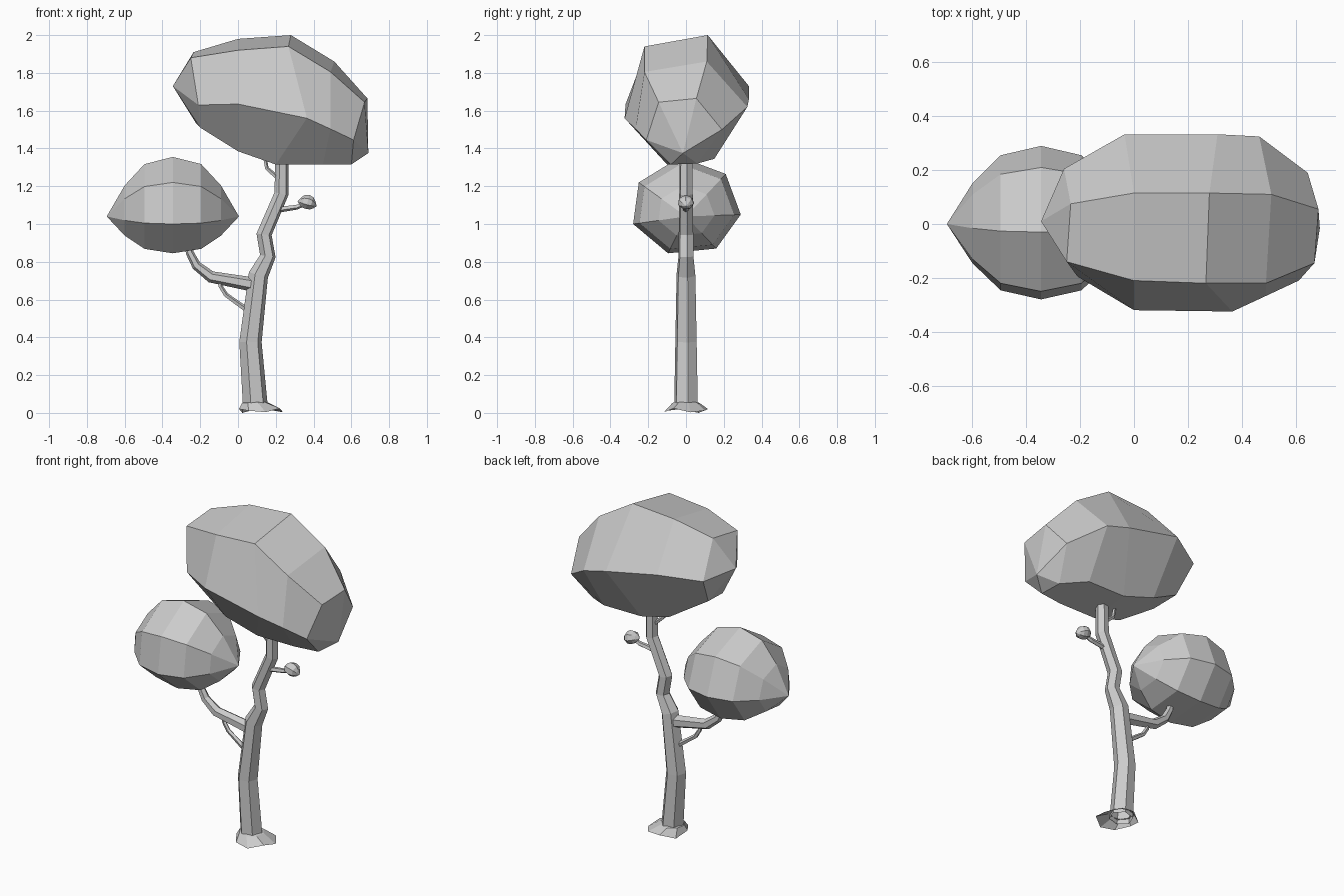
import bpy, math
from mathutils import Vector

if "Cube" in bpy.data.objects:
    bpy.data.objects.remove(bpy.data.objects["Cube"])


def make(name, verts, faces):
    me = bpy.data.meshes.new(name)
    me.from_pydata([tuple(v) for v in verts], [], faces)
    ob = bpy.data.objects.new(name, me)
    bpy.context.collection.objects.link(ob)
    return ob


def loft(name, rings, start=None, end=None):
    """Skin equal rings with quads; optional tip points close the ends."""
    n = len(rings[0])
    verts = [Vector(p) for r in rings for p in r]
    faces = []
    for i in range(len(rings) - 1):
        for j in range(n):
            k = (j + 1) % n
            faces.append((i*n + j, i*n + k, (i+1)*n + k, (i+1)*n + j))
    for tip, base, flip in ((start, 0, True), (end, (len(rings)-1)*n, False)):
        if tip is None:
            continue
        verts.append(Vector(tip))
        t = len(verts) - 1
        for j in range(n):
            a, b = base + j, base + (j + 1) % n
            faces.append((b, a, t) if flip else (a, b, t))
    return make(name, verts, faces)


def tube(name, path, sides, turn=0.0, cap=True):
    """Tapered limb along (x, z, radius) points in the y = 0 plane."""
    pts = [Vector((x, 0, z)) for x, z, r in path]
    rings = []
    for i, p in enumerate(pts):
        d = Vector()
        if i > 0:
            d += (p - pts[i-1]).normalized()
        if i < len(pts) - 1:
            d += (pts[i+1] - p).normalized()
        d.normalize()
        side = Vector((0, 1, 0)).cross(d)
        r = path[i][2]
        ang = [turn + math.tau * j / sides for j in range(sides)]
        rings.append([p + r * (side * math.cos(a) + Vector((0, math.sin(a), 0))) for a in ang])
    return loft(name, rings, pts[0] if cap else None, pts[-1] if cap else None)


# Trunk
tube("trunk", [(.093, .03, .067), (.09, .06, .066), (.066, .375, .06), (.108, .73, .053),
               (.158, .83, .042), (.138, .945, .041), (.23, 1.16, .038), (.233, 1.42, .035)],
     6, math.radians(10), cap=False)

# Flared root skirt, open underneath
upper, lower = [], []
for j in range(8):
    a = math.tau * j / 8 + .2
    c, s = math.cos(a), math.sin(a)
    lower.append((.122 + .119*c, .119*s, .012 + .012*math.cos(3*a + 1.8)))
    upper.append((.093 + .074*c, .074*s, .052))
skirt_top = [(.092 + (p[0]-.093)*.8, p[1]*.8, .057) for p in upper]
loft("root_flare", [lower, upper, skirt_top])

# Branches and twigs
tube("side_branch", [(.1, .675, .038), (.05, .685, .037), (-.143, .72, .031),
                     (-.22, .78, .025), (-.255, .847, .021), (-.27, .93, .018)], 6)
tube("lower_twig", [(.06, .535, .016), (-.065, .625, .013), (-.093, .67, .012),
                    (-.097, .71, .01)], 5)
tube("upper_twig", [(.22, 1.235, .014), (.152, 1.295, .011), (.14, 1.36, .01)], 5)
tube("bud_twig", [(.2, 1.075, .017), (.31, 1.09, .014), (.36, 1.108, .01)], 5)


# Rounded foliage: one (y, z) profile swept along x and scaled at each station
PROFILE = [(-.03, .315), (-.25, .18), (-.28, -.04), (-.095, -.195),
           (.16, -.17), (.29, .01), (.21, .225)]


def foliage_ball(name, centre, size):
    c = Vector(centre)
    stations = [(-.255, .52), (-.15, .88), (0, 1), (.15, .88), (.255, .52)]
    rings = [[c + size * Vector((x, y*s, z*s)) for y, z in PROFILE] for x, s in stations]
    return loft(name, rings, c - Vector((.35*size, 0, 0)), c + Vector((.35*size, 0, 0)))


foliage_ball("side_foliage", (-.345, 0, 1.04), 1)
bud = foliage_ball("bud_foliage", (0, 0, 0), .15)
bud.location = (.366, 0, 1.108)
bud.rotation_euler = (0, math.radians(15), 0)

# Large leaning crown, lofted from six-sided cross-sections
crown = [
    [(-.235, .075, 1.91), (-.25, -.14, 1.88), (-.21, -.195, 1.63),
     (-.2, -.07, 1.51), (-.22, .1, 1.53), (-.26, .205, 1.7)],
    [(0, .115, 1.98), (0, -.21, 1.92), (0, -.32, 1.635),
     (0, -.12, 1.385), (0, .17, 1.4), (-.035, .333, 1.73)],
    [(.28, .115, 2.0), (.267, -.22, 1.94), (.365, -.325, 1.56),
     (.2, -.1, 1.315), (.2, .15, 1.345), (.31, .333, 1.66)],
    [(.51, .11, 1.86), (.49, -.22, 1.805), (.49, -.267, 1.503),
     (.45, -.1, 1.315), (.45, .15, 1.345), (.465, .325, 1.62)],
    [(.685, .055, 1.665), (.67, -.145, 1.645), (.612, -.21, 1.445),
     (.6, -.08, 1.315), (.59, .06, 1.32), (.645, .19, 1.5)],
]
loft("crown_foliage", crown, (-.345, .01, 1.73), (.69, -.016, 1.375))
